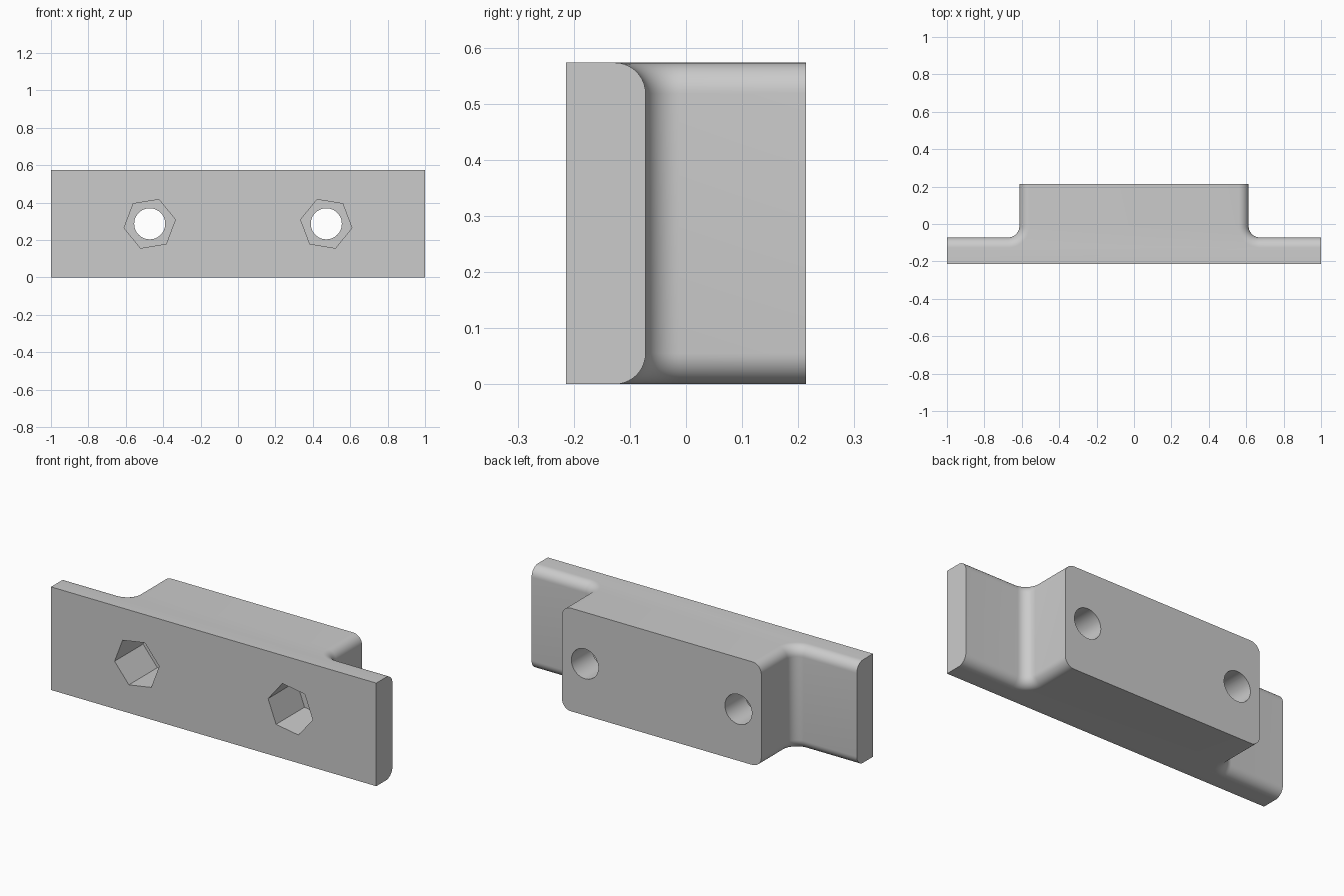
import bpy
import bmesh
import math
from mathutils import Matrix

HEIGHT = 0.573
FRONT, LEDGE, BACK = -0.214, -0.072, 0.214
HALF_BLOCK, FILLET, ROUND = 0.613, 0.06, 0.055
HOLE_X, HOLE_R, NUT_R, NUT_DEPTH = 0.472, 0.083, 0.139, 0.25

cube = bpy.data.objects.get("Cube")
if cube:
    bpy.data.objects.remove(cube, do_unlink=True)

grey = bpy.data.materials.new("plain grey")
grey.use_nodes = True
colour = (0.6, 0.6, 0.6, 1)
grey.diffuse_color = colour
grey.node_tree.nodes["Principled BSDF"].inputs["Base Color"].default_value = colour


def make_object(name, bm):
    mesh = bpy.data.meshes.new(name)
    bmesh.ops.recalc_face_normals(bm, faces=bm.faces)
    bm.to_mesh(mesh)
    bm.free()
    mesh.materials.append(grey)
    obj = bpy.data.objects.new(name, mesh)
    bpy.context.collection.objects.link(obj)
    return obj


def bore(name, x, radius, sides, start, end, turn=0):
    """Prism cutter running along y."""
    bm = bmesh.new()
    place = (Matrix.Translation((x, (start + end) / 2, HEIGHT / 2))
             @ Matrix.Rotation(turn, 4, "Y") @ Matrix.Rotation(math.pi / 2, 4, "X"))
    bmesh.ops.create_cone(bm, cap_ends=True, segments=sides, radius1=radius,
                          radius2=radius, depth=end - start, matrix=place)
    obj = make_object(name, bm)
    obj.hide_render = True
    return obj


# Plan outline of one side: flange end, concave fillet, block side
side = [(1, FRONT), (1, LEDGE)]
for i in range(13):
    a = math.radians(270 - 90 * i / 12)
    side.append((HALF_BLOCK + FILLET + FILLET * math.cos(a),
                 LEDGE + FILLET + FILLET * math.sin(a)))
side.append((HALF_BLOCK, BACK))
outline = side + [(-x, y) for x, y in reversed(side)]

# Bracket body
bm = bmesh.new()
base = bm.faces.new([bm.verts.new((x, y, 0)) for x, y in outline])
top = bmesh.ops.extrude_face_region(bm, geom=[base])["geom"]
bmesh.ops.translate(bm, vec=(0, 0, HEIGHT),
                    verts=[v for v in top if isinstance(v, bmesh.types.BMVert)])
bmesh.ops.recalc_face_normals(bm, faces=bm.faces)


def is_rounded(edge):
    a, b = (v.co for v in edge.verts)
    level = abs(a.z - b.z) < 0.001
    return level and min(a.y, b.y) > FRONT + 0.01 and a.x * b.x > 0


# Rounded top and bottom edges along the flanges and block sides
bmesh.ops.bevel(bm, geom=[e for e in bm.edges if is_rounded(e)], offset=ROUND,
                offset_type="OFFSET", segments=10, profile=0.5, affect="EDGES")
body = make_object("bracket_body", bm)

# Bolt holes with hexagonal nut pockets on the front
cutters = []
for label, sign in (("left", 1), ("right", -1)):
    x = sign * HOLE_X
    cutters.append(bore(label + "_nut_pocket", x, NUT_R, 6, FRONT - 0.1,
                        FRONT + NUT_DEPTH, math.radians(30 + sign * 9.3)))
    cutters.append(bore(label + "_bolt_hole", x, HOLE_R, 48, FRONT - 0.2, BACK + 0.2))

bpy.context.view_layer.objects.active = body
body.select_set(True)
for cutter in cutters:
    cut = body.modifiers.new(cutter.name, "BOOLEAN")
    cut.operation = "DIFFERENCE"
    cut.solver = "EXACT"
    cut.object = cutter
    bpy.ops.object.modifier_apply(modifier=cut.name)
for cutter in cutters:
    bpy.data.objects.remove(cutter, do_unlink=True)

bpy.ops.object.select_all(action="DESELECT")
body.select_set(True)
bpy.ops.object.shade_smooth_by_angle(angle=math.radians(30))
